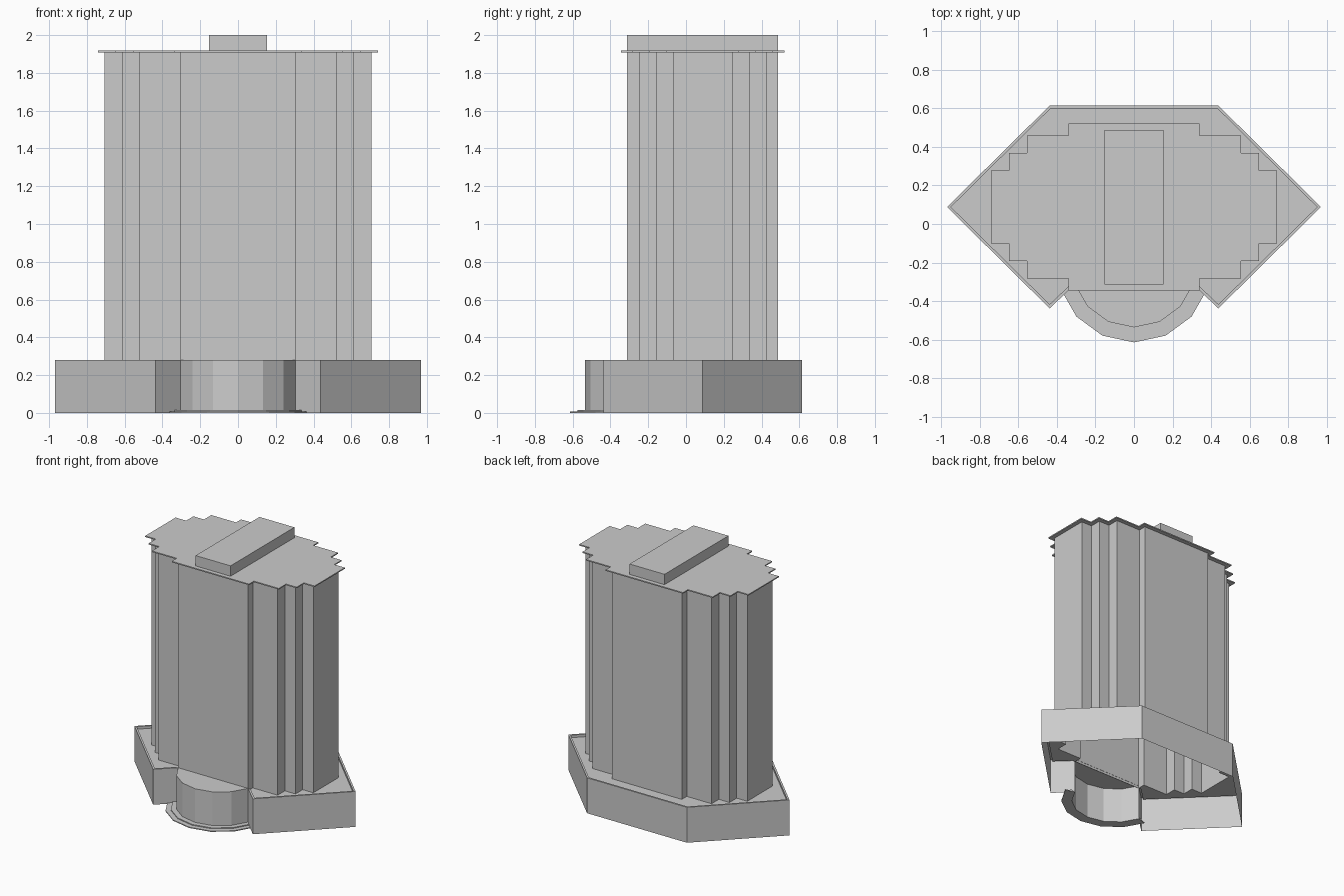
import bpy, bmesh, math

if "Cube" in bpy.data.objects:
    bpy.data.objects.remove(bpy.data.objects["Cube"])

CY = 0.088          # plan centre of the tower in y
FRONT = -0.312      # tower front plane
ROOF = 0.26         # podium terrace height
PARAPET = 0.28


def make(name, build):
    bm = bmesh.new()
    build(bm)
    bmesh.ops.remove_doubles(bm, verts=bm.verts, dist=1e-5)
    big = [f for f in bm.faces if len(f.verts) > 4]
    bmesh.ops.triangulate(bm, faces=big)
    bmesh.ops.recalc_face_normals(bm, faces=bm.faces)
    mesh = bpy.data.meshes.new(name)
    bm.to_mesh(mesh)
    bm.free()
    ob = bpy.data.objects.new(name, mesh)
    bpy.context.collection.objects.link(ob)
    return ob


def cap(bm, pts, z):
    bm.faces.new([bm.verts.new((x, y, z)) for x, y in pts])


def strip(bm, a, za, b, zb, closed=False):
    """Band of quads between two matching outlines."""
    va = [bm.verts.new((x, y, za)) for x, y in a]
    vb = [bm.verts.new((x, y, zb)) for x, y in b]
    n = len(a)
    for i in range(n if closed else n - 1):
        j = (i + 1) % n
        bm.faces.new((va[i], va[j], vb[j], vb[i]))


def prism(bm, pts, z0, z1):
    strip(bm, pts, z0, pts, z1, True)
    cap(bm, pts, z0)
    cap(bm, pts, z1)


def mirrored(half):
    """Right-hand path from front to back, continued down the left side."""
    return half + [(-x, y) for x, y in reversed(half)]


def stepped_plan(grow=0.0):
    xs = [0.305, 0.522, 0.615, 0.708]
    ys = [0.40, 0.338, 0.247, 0.157]
    half = []
    for i, (x, y) in enumerate(zip(xs, ys)):
        half.append((x + grow, CY - y - grow))
        if i < 3:
            half.append((x + grow, CY - ys[i + 1] - grow))
    half += [(x, 2 * CY - y) for x, y in reversed(half)]
    return mirrored(half)


def arc(r, steps=6, spread=72.4):
    out = []
    for i in range(steps + 1):
        a = math.radians(-spread + 2 * spread * i / steps)
        out.append((r * math.sin(a), -0.213 - r * math.cos(a)))
    return out


# Tower shaft, open below, and its overhanging roof slab
tower = stepped_plan()
make("tower_walls", lambda bm: strip(bm, tower, ROOF, tower, 1.912, True))
make("roof_slab", lambda bm: prism(bm, stepped_plan(0.033), 1.909, 1.918))

# Rooftop plant room
make("plant_room", lambda bm: prism(
    bm, [(-0.153, FRONT), (0.153, FRONT), (0.153, 0.487), (-0.153, 0.487)], 1.915, 2.0))

# Podium with a thin parapet around a sunken terrace
outer = mirrored([(0.305, FRONT), (0.437, -0.437), (0.968, 0.088), (0.437, 0.613)])
inner = mirrored([(0.328, FRONT), (0.437, -0.416), (0.948, 0.088), (0.431, 0.599)])


def podium(bm):
    strip(bm, outer, 0, outer, PARAPET)
    strip(bm, outer, PARAPET, inner, PARAPET)
    strip(bm, inner, PARAPET, inner, ROOF)
    cap(bm, inner + tower[::-1], ROOF)


make("podium", podium)


# Faceted entrance bay
def entrance(bm):
    strip(bm, arc(0.322), 0, arc(0.322), PARAPET)
    cap(bm, arc(0.322), PARAPET)


make("entrance_bay", entrance)

# Curved entrance steps
for name, r, z0, z1 in (("lower_step", 0.40, 0.0, 0.007), ("upper_step", 0.362, 0.007, 0.014)):
    ring = arc(r) + arc(0.322)[::-1]
    make(name, lambda bm: prism(bm, ring, z0, z1))
